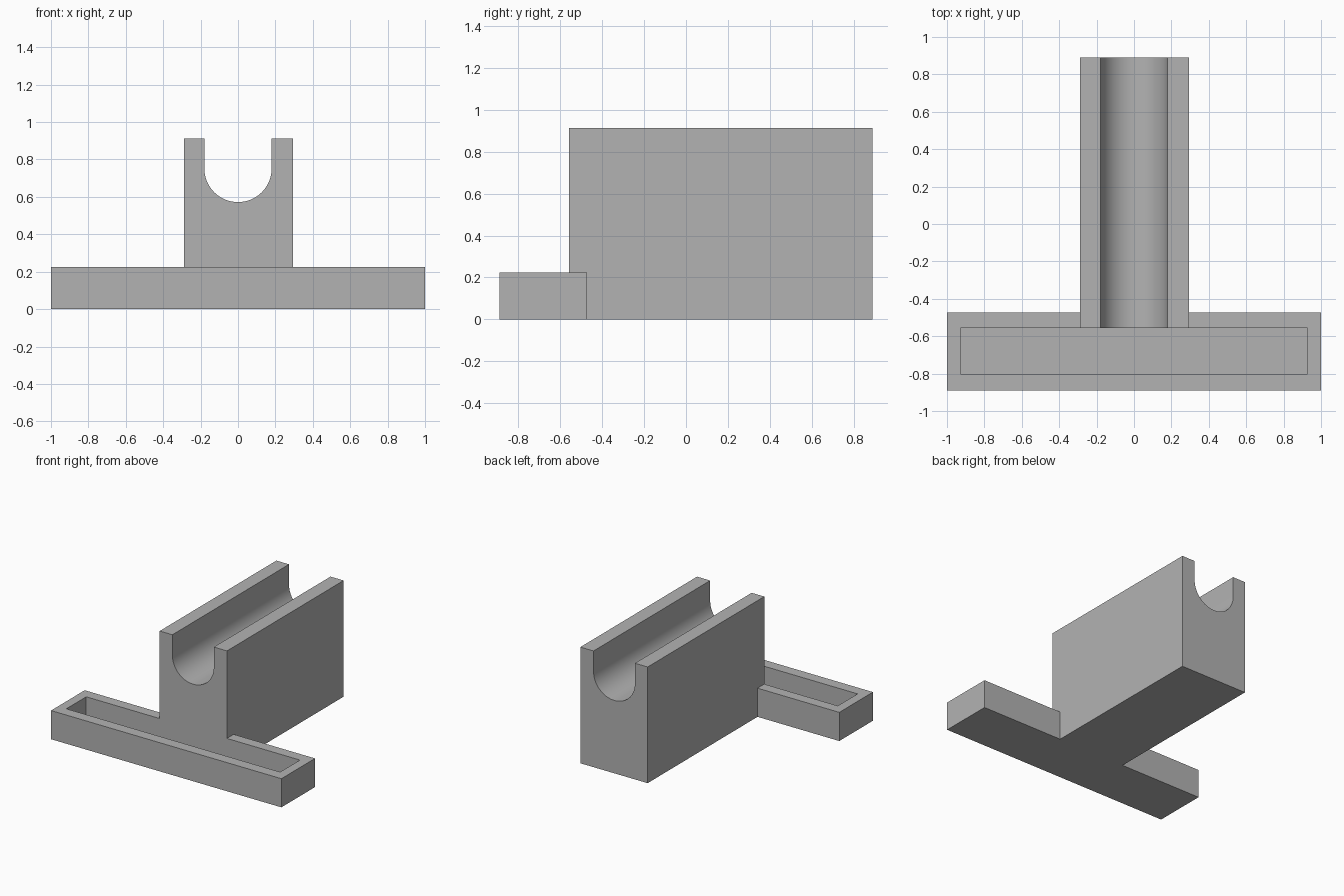
import bpy, bmesh, math

if "Cube" in bpy.data.objects:
    bpy.data.objects.remove(bpy.data.objects["Cube"], do_unlink=True)

grey = bpy.data.materials.new("plain_grey")
grey.use_nodes = True
color = (0.45, 0.45, 0.45, 1)
grey.diffuse_color = color
grey.node_tree.nodes["Principled BSDF"].inputs["Base Color"].default_value = color

TRAY_FRONT, TRAY_BACK, TRAY_TOP = -0.89, -0.473, 0.225
POCKET_X, POCKET_FRONT, BLOCK_FRONT = 0.928, -0.803, -0.557
FLOOR = 0.07
BLOCK_LEFT, BLOCK_RIGHT, BLOCK_BACK, BLOCK_TOP = 0.294, -0.29, 0.89, 0.912
GROOVE_R, GROOVE_Z = 0.18, 0.752


def make_object(name, bm):
    bmesh.ops.recalc_face_normals(bm, faces=bm.faces)
    mesh = bpy.data.meshes.new(name)
    bm.to_mesh(mesh)
    bm.free()
    mesh.materials.append(grey)
    obj = bpy.data.objects.new(name, mesh)
    bpy.context.collection.objects.link(obj)
    return obj


def prism(name, profile, y0, y1):
    """Extrude an (x, z) outline along y."""
    bm = bmesh.new()
    face = bm.faces.new([bm.verts.new((x, y0, z)) for x, z in profile])
    ext = bmesh.ops.extrude_face_region(bm, geom=[face])["geom"]
    moved = [v for v in ext if isinstance(v, bmesh.types.BMVert)]
    bmesh.ops.translate(bm, verts=moved, vec=(0, y1 - y0, 0))
    return make_object(name, bm)


def rect(half_x, z0, z1):
    return [(-half_x, z0), (half_x, z0), (half_x, z1), (-half_x, z1)]


def combine(target, other, operation):
    mod = target.modifiers.new(operation.lower(), "BOOLEAN")
    mod.operation, mod.solver, mod.object = operation, "EXACT", other
    bpy.context.view_layer.objects.active = target
    bpy.ops.object.modifier_apply(modifier=mod.name)
    bpy.data.objects.remove(other, do_unlink=True)


# Cradle block with a round-bottomed groove
steps = 32
arc = [(GROOVE_R * math.cos(math.pi * i / steps),
        GROOVE_Z - GROOVE_R * math.sin(math.pi * i / steps)) for i in range(steps + 1)]
outline = ([(BLOCK_RIGHT, 0), (BLOCK_LEFT, 0), (BLOCK_LEFT, BLOCK_TOP), (GROOVE_R, BLOCK_TOP)]
           + arc + [(-GROOVE_R, BLOCK_TOP), (BLOCK_RIGHT, BLOCK_TOP)])
block = prism("cradle_block", outline, BLOCK_FRONT, BLOCK_BACK)

# Wide tray across the front, joined to the block, with its pocket cut out
stand = prism("cradle_stand", rect(1, 0, TRAY_TOP), TRAY_FRONT, TRAY_BACK)
combine(stand, block, "UNION")
pocket = prism("pocket_cutter", rect(POCKET_X, FLOOR, TRAY_TOP + 0.1), POCKET_FRONT, BLOCK_FRONT)
combine(stand, pocket, "DIFFERENCE")

# Smooth groove, sharp corners
bpy.ops.object.select_all(action="DESELECT")
stand.select_set(True)
bpy.context.view_layer.objects.active = stand
bpy.ops.object.shade_smooth_by_angle(angle=math.radians(30))
